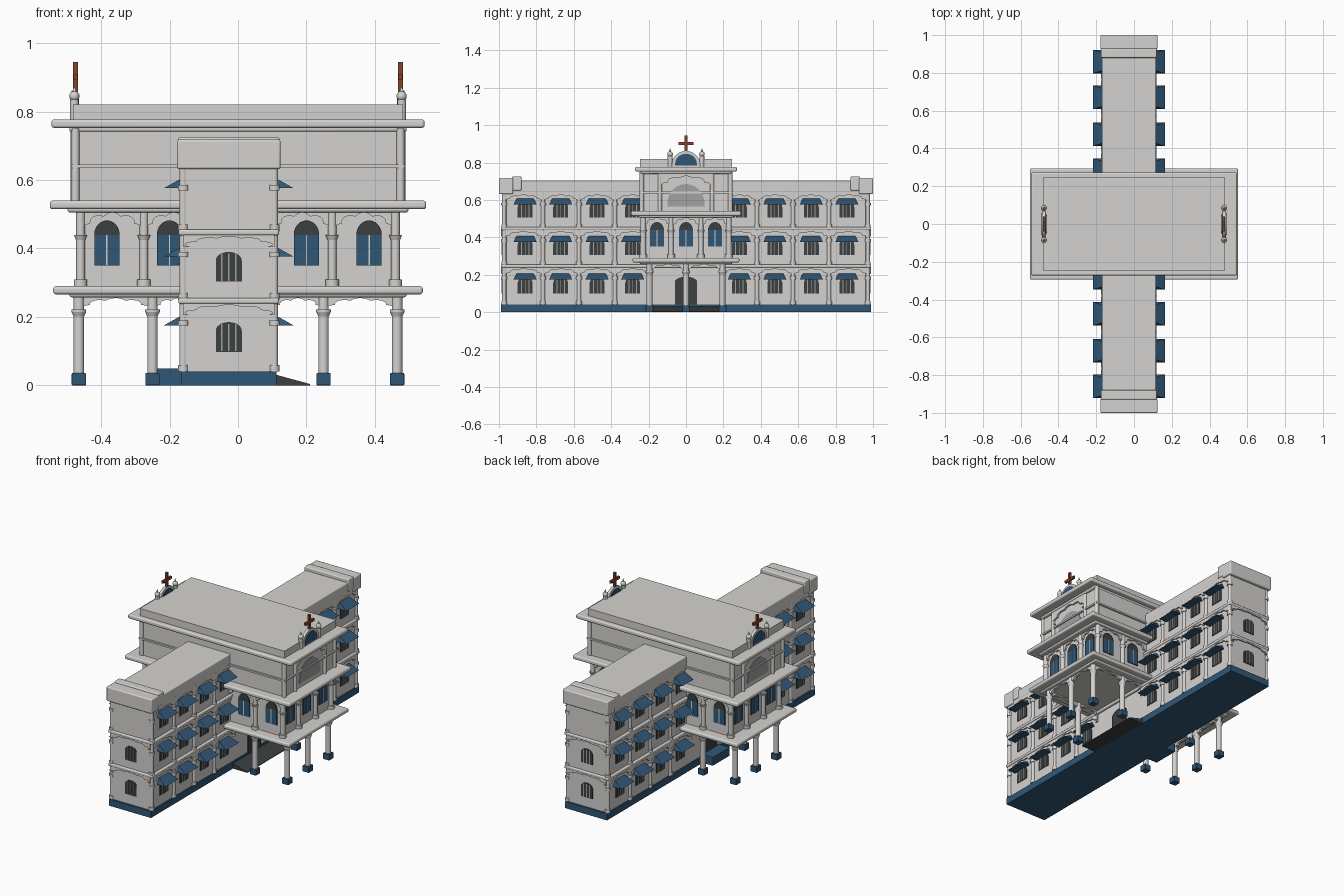
import bpy, bmesh, math
from mathutils import Matrix, Vector

if "Cube" in bpy.data.objects:
    bpy.data.objects.remove(bpy.data.objects["Cube"])


def material(name, rgb):
    m = bpy.data.materials.new(name)
    m.diffuse_color = (*rgb, 1)
    m.use_nodes = True
    m.node_tree.nodes["Principled BSDF"].inputs["Base Color"].default_value = m.diffuse_color
    return m


WHITE = material("white plaster", (0.66, 0.65, 0.63))
BLUE = material("blue paint", (0.03, 0.095, 0.18))
DARK = material("dark glass", (0.045, 0.05, 0.05))
GREY = material("grey panel", (0.36, 0.36, 0.36))
BROWN = material("brown wood", (0.24, 0.055, 0.02))


class Part:
    """Collects primitives into one mesh object."""

    def __init__(self, name, mat, bevel=0, smooth=True):
        self.name, self.mat, self.bevel, self.smooth = name, mat, bevel, smooth
        self.bm = bmesh.new()

    def box(self, x0, x1, y0, y1, z0, z1):
        m = Matrix.Translation(((x0 + x1) / 2, (y0 + y1) / 2, (z0 + z1) / 2))
        m = m @ Matrix.Diagonal((abs(x1 - x0), abs(y1 - y0), z1 - z0, 1))
        bmesh.ops.create_cube(self.bm, size=1, matrix=m)

    def slab(self, hx, hy, z0, z1):
        self.box(-hx, hx, -hy, hy, z0, z1)

    def cyl(self, x, y, z0, z1, r, r2=None):
        bmesh.ops.create_cone(self.bm, cap_ends=True, segments=14, radius1=r,
                              radius2=r if r2 is None else r2, depth=z1 - z0,
                              matrix=Matrix.Translation((x, y, (z0 + z1) / 2)))

    def ball(self, x, y, z, r):
        bmesh.ops.create_uvsphere(self.bm, u_segments=12, v_segments=8, radius=r,
                                  matrix=Matrix.Translation((x, y, z)))

    def prism(self, pts, axis, d0, d1):
        """Extrude a (u, z) outline along x or y from d0 to d1."""
        place = (lambda u, z, d: (d, u, z)) if axis == 'x' else (lambda u, z, d: (u, d, z))
        a = [self.bm.verts.new(place(u, z, d0)) for u, z in pts]
        b = [self.bm.verts.new(place(u, z, d1)) for u, z in pts]
        n = len(pts)
        self.bm.faces.new(a)
        self.bm.faces.new(b[::-1])
        for i in range(n):
            self.bm.faces.new((a[i], b[i], b[(i + 1) % n], a[(i + 1) % n]))

    def hull(self, pts):
        v = [self.bm.verts.new(p) for p in pts]
        bmesh.ops.convex_hull(self.bm, input=v)

    def finish(self):
        bmesh.ops.recalc_face_normals(self.bm, faces=self.bm.faces)
        me = bpy.data.meshes.new(self.name)
        self.bm.to_mesh(me)
        self.bm.free()
        me.materials.append(self.mat)
        ob = bpy.data.objects.new(self.name, me)
        bpy.context.collection.objects.link(ob)
        if self.bevel:
            mod = ob.modifiers.new("bevel", 'BEVEL')
            mod.width, mod.segments = self.bevel, 3
        if self.smooth:
            bpy.ops.object.select_all(action='DESELECT')
            ob.select_set(True)
            bpy.context.view_layer.objects.active = ob
            bpy.ops.object.shade_smooth_by_angle(angle=math.radians(35))


def scallop(a0, a1, zs, za, zt):
    """Spandrel outline with a lobed arch cut from its underside."""
    c, w, n = (a0 + a1) / 2, (a1 - a0) / 2, 30
    pts = [(a1, zs), (a1, zt), (a0, zt), (a0, zs)]
    for i in range(n + 1):
        t = i / n
        r = 1 - 0.14 * (1 - abs(math.sin(5 * math.pi * t)))
        pts.append((c - w * r * math.cos(math.pi * t), zs + (za - zs) * r * math.sin(math.pi * t)))
    return pts


def window(c, w, z0, zs, z1):
    """Round-headed window outline."""
    arc = [(c + w * math.cos(math.pi * i / 12), zs + (z1 - zs) * math.sin(math.pi * i / 12))
           for i in range(13)]
    return [(c - w, z0), (c + w, z0)] + arc


C, HALF = -0.027, 0.133            # wing centre and half width in x
BAYS = (0.285, 0.475, 0.67, 0.86)  # window positions along each wing
PIERS = (0.38, 0.572, 0.765, 0.972)
FLOORS = (0.04, 0.25, 0.45)

walls = Part("wing_walls", WHITE)
bands = Part("wing_bands", WHITE, 0.006)
piers = Part("wing_columns", WHITE)
arches = Part("wing_arches", WHITE)
glass = Part("wing_windows", DARK)
bars = Part("wing_window_bars", GREY, smooth=False)
hoods = Part("window_canopies", BLUE, smooth=False)
plinth = Part("plinth", BLUE, smooth=False)

# long wing body, bands and parapet
walls.box(C - HALF, C + HALF, -0.98, 0.98, 0.03, 0.69)
plinth.box(C - 0.14, C + 0.14, -0.99, 0.99, 0, 0.04)
for z in FLOORS[1:]:
    bands.box(C - 0.147, C + 0.147, -0.99, 0.99, z - 0.012, z + 0.006)
bands.box(C - 0.143, C + 0.143, -0.985, 0.985, 0.64, 0.703)
for e in (-1, 1):
    bands.box(C - 0.151, C + 0.151, e * 0.925, e * 1.0, 0.632, 0.718)
    bands.box(C - 0.148, C + 0.148, e * 0.88, e * 0.93, 0.65, 0.725)

for i, z in enumerate(FLOORS):
    top = (FLOORS + (0.645,))[i + 1]
    zw = (0.10, 0.305, 0.505)[i]
    for e in (-1, 1):
        for s in (-1, 1):
            d = C + s * HALF
            # piers and lobed arches
            for y in PIERS:
                piers.cyl(d, e * y, z, top, 0.011)
                piers.cyl(d, e * y, top - 0.075, top - 0.06, 0.016)
                piers.cyl(d, e * y, z, z + 0.02, 0.015)
            for a, b in zip((0.19,) + PIERS[:-1], PIERS):
                lo, hi = sorted((e * a, e * b))
                arches.prism(scallop(lo, hi, top - 0.06, top - 0.018, top), 'x', d, d + s * 0.009)
            # windows under sloping canopies
            for y in BAYS:
                y *= e
                glass.prism(window(y, 0.04, zw, zw + 0.055, zw + 0.088), 'x', d, d + s * 0.004)
                for k in (-0.02, 0, 0.02):
                    bars.box(d, d + s * 0.006, y + k - 0.002, y + k + 0.002, zw, zw + 0.08)
                zc = z + (0.135 if i == 0 else 0.126)
                o = C + s * 0.19
                hoods.hull([(d, y - 0.062, zc), (d, y + 0.062, zc), (o, y - 0.062, zc),
                            (o, y + 0.062, zc), (d, y - 0.045, zc + 0.032), (d, y + 0.045, zc + 0.032)])
        # end elevation
        if i < 2:
            f = e * 0.98
            arches.prism(scallop(C - HALF, C + HALF, top - 0.045, top - 0.015, top), 'y', f, f + e * 0.008)
            glass.prism(window(C, 0.038, zw - 0.002, zw + 0.06, zw + 0.085), 'y', f, f + e * 0.004)
            for k in (-0.02, 0, 0.02):
                bars.box(C + k - 0.002, C + k + 0.002, f, f + e * 0.006, zw, zw + 0.08)

# entrance doors, ramp and rear step
for s in (-1, 1):
    d = C + s * HALF
    glass.prism(window(0, 0.06, 0.04, 0.16, 0.19), 'x', d, d + s * 0.006)
plinth.box(-0.235, -0.15, -0.08, 0.08, 0, 0.05)
ramp = Part("entrance_ramp", DARK, smooth=False)
ramp.prism([(0.10, 0), (0.21, 0), (0.21, 0.004), (0.10, 0.034)], 'y', -0.21, 0.21)

# central block storeys and cornices
block = Part("central_block", WHITE)
block.slab(0.455, 0.225, 0.275, 0.53)
block.slab(0.477, 0.24, 0.53, 0.76)
block.slab(0.482, 0.246, 0.76, 0.82)
block.slab(0.487, 0.25, 0.635, 0.645)
cornice = Part("central_cornices", WHITE, 0.008)
cornice.slab(0.54, 0.285, 0.266, 0.29)
cornice.slab(0.55, 0.295, 0.515, 0.54)
cornice.slab(0.545, 0.272, 0.752, 0.777)
for hx, hy, z in ((0.505, 0.26, 0.257), (0.51, 0.265, 0.505), (0.505, 0.255, 0.74)):
    cornice.slab(hx - 0.012, hy - 0.012, z, z + 0.02)

cols = Part("central_columns", WHITE)
bases = Part("porch_column_bases", BLUE, 0.003)
spans = Part("central_arches", WHITE)
shutters = Part("central_shutters", BLUE, smooth=False)
lights = Part("central_fanlights", DARK, smooth=False)


def porch_column(x, y):
    bases.box(x - 0.021, x + 0.021, y - 0.021, y + 0.021, 0, 0.036)
    cols.cyl(x, y, 0.03, 0.27, 0.0155)
    cols.cyl(x, y, 0.2, 0.215, 0.015, 0.022)
    cols.cyl(x, y, 0.215, 0.222, 0.022)


def upper_column(x, y):
    cols.cyl(x, y, 0.285, 0.52, 0.013)
    cols.cyl(x, y, 0.285, 0.31, 0.02)
    cols.cyl(x, y, 0.425, 0.44, 0.014, 0.02)


def shutter(c, axis, d, s):
    shutters.prism([(c - 0.037, 0.35), (c + 0.037, 0.35), (c + 0.037, 0.44), (c - 0.037, 0.44)],
                   axis, d, d + s * 0.006)
    lights.prism(window(c, 0.037, 0.44, 0.441, 0.482), axis, d, d + s * 0.006)
    spans.prism([(c - 0.002, 0.35), (c + 0.002, 0.35), (c + 0.002, 0.44), (c - 0.002, 0.44)],
                axis, d, d + s * 0.008)


for s in (-1, 1):
    # side elevation, facing x
    for y in (-0.195, 0, 0.195):
        porch_column(s * 0.465, y)
    for a in (-0.195, 0):
        spans.prism(scallop(a, a + 0.195, 0.215, 0.255, 0.27), 'x', s * 0.457, s * 0.473)
    for y in (-0.23, -0.08, 0.08, 0.23):
        upper_column(s * 0.46, y)
    for c in (-0.155, 0, 0.155):
        spans.prism(scallop(c - 0.075, c + 0.075, 0.44, 0.505, 0.52), 'x', s * 0.455, s * 0.466)
        shutter(c, 'x', s * 0.455, s)
    # front and back elevations, facing y
    for e in (-1, 1):
        porch_column(s * 0.25, e * 0.195)
        for x in (0.275, 0.46):
            upper_column(s * x, e * 0.228)
        for a, b in ((0.1, 0.25), (0.25, 0.465)):
            lo, hi = sorted((s * a, s * b))
            spans.prism(scallop(lo, hi, 0.215, 0.255, 0.27), 'y', e * 0.187, e * 0.203)
        for a, b in ((0.1, 0.275), (0.275, 0.46)):
            lo, hi = sorted((s * a, s * b))
            spans.prism(scallop(lo, hi, 0.44, 0.505, 0.52), 'y', e * 0.225, e * 0.236)
        for x in (0.2, 0.383):
            shutter(s * x, 'y', e * 0.225, e)
        cols.cyl(s * 0.475, e * 0.237, 0.54, 0.75, 0.012)

# panel on the top storey, fan gable, finials and crosses at both ends
panel = Part("arched_panels", GREY, smooth=False)
gable = Part("roof_gables", WHITE)
fan = Part("gable_fans", BLUE, smooth=False)
cross = Part("roof_crosses", BROWN, smooth=False)
for s in (-1, 1):
    spans.prism(scallop(-0.14, 0.14, 0.66, 0.728, 0.742), 'x', s * 0.477, s * 0.488)
    for y in (-0.14, 0.14):
        cols.cyl(s * 0.479, y, 0.54, 0.742, 0.011)
    panel.prism(window(0, 0.1, 0.565, 0.58, 0.685), 'x', s * 0.477, s * 0.48)
    gable.prism(window(0, 0.075, 0.77, 0.79, 0.862), 'x', s * 0.468, s * 0.486)
    fan.prism(window(0, 0.058, 0.785, 0.795, 0.847), 'x', s * 0.464, s * 0.49)
    for y in (-0.085, 0.085):
        gable.cyl(s * 0.478, y, 0.77, 0.835, 0.013)
        gable.ball(s * 0.478, y, 0.845, 0.015)
        gable.cyl(s * 0.478, y, 0.855, 0.875, 0.007, 0.001)
    x = s * 0.475
    cross.box(x - 0.007, x + 0.007, -0.007, 0.007, 0.855, 0.945)
    cross.box(x - 0.006, x + 0.006, -0.04, 0.04, 0.893, 0.909)

for part in (walls, bands, piers, arches, glass, bars, hoods, plinth, ramp, block, cornice,
             cols, bases, spans, shutters, lights, panel, gable, fan, cross):
    part.finish()
